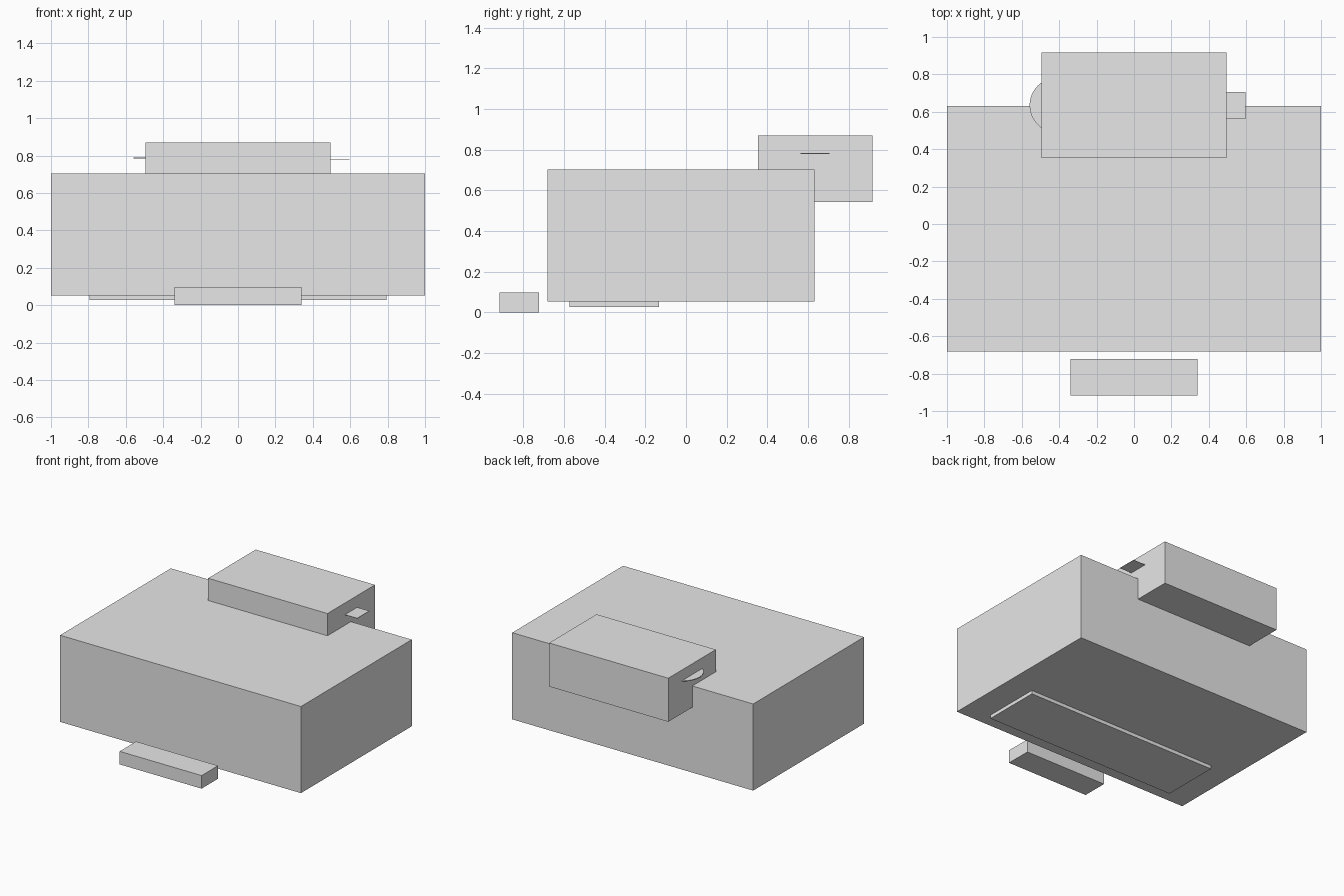
import bpy
from mathutils import Vector

old = bpy.data.objects.get("Cube")
if old:
    bpy.data.objects.remove(old, do_unlink=True)

grey = bpy.data.materials.new("light_grey")
grey.use_nodes = True
colour = (0.8, 0.8, 0.8, 1)
grey.diffuse_color = colour
grey.node_tree.nodes["Principled BSDF"].inputs["Base Color"].default_value = colour


def box(name, low, high):
    """Box spanning two opposite corners."""
    low, high = Vector(low), Vector(high)
    bpy.ops.mesh.primitive_cube_add(size=1, location=(low + high) / 2)
    obj = bpy.context.object
    obj.name = name
    obj.scale = high - low
    bpy.ops.object.transform_apply(location=False, rotation=False, scale=True)
    obj.data.materials.append(grey)
    return obj


# Main block with a shallow panel below it
box("main_body", (-1, -0.682, 0.053), (1, 0.632, 0.703))
box("bottom_panel", (-0.795, -0.572, 0.027), (0.795, -0.133, 0.053))

# Separate low bar in front
box("front_bar", (-0.34, -0.917, 0), (0.34, -0.723, 0.098))

# Raised box overlapping the rear top edge
box("rear_box", (-0.495, 0.354, 0.543), (0.495, 0.917, 0.87))

# Thin square tab on the left side of the rear box
box("square_tab", (0.45, 0.562, 0.779), (0.596, 0.706, 0.782))

# Thin disc emerging from the right side of the rear box
bpy.ops.mesh.primitive_cylinder_add(vertices=64, radius=0.147, depth=0.006,
                                    location=(-0.411, 0.635, 0.786))
disc = bpy.context.object
disc.name = "round_disc"
disc.data.materials.append(grey)
bpy.ops.object.shade_smooth_by_angle()
